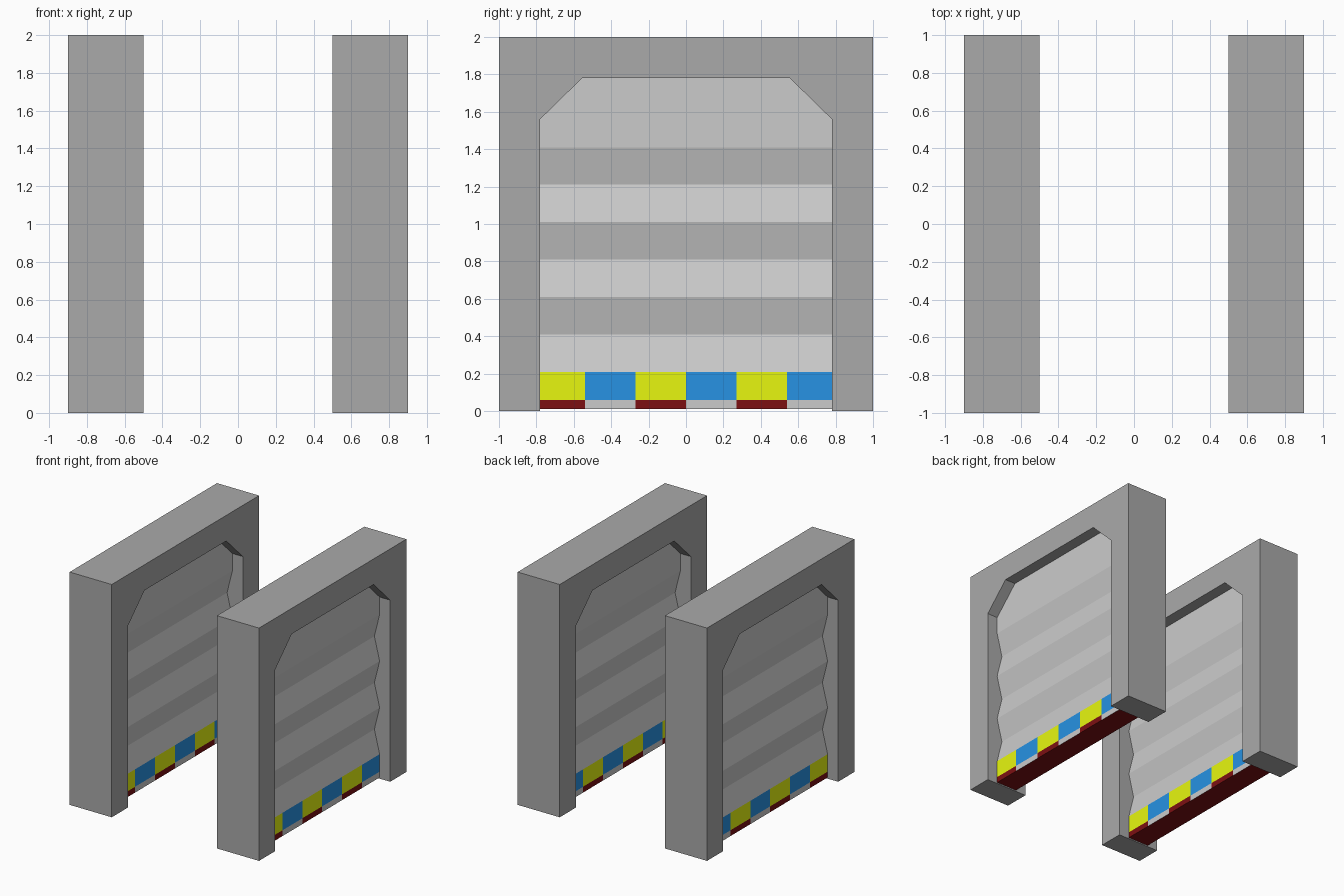
import bpy

if "Cube" in bpy.data.objects:
    bpy.data.objects.remove(bpy.data.objects["Cube"])


def material(name, r, g, b):
    m = bpy.data.materials.new(name)
    m.diffuse_color = (r, g, b, 1)
    m.use_nodes = True
    m.node_tree.nodes["Principled BSDF"].inputs["Base Color"].default_value = m.diffuse_color
    return m


DARK = material("dark_grey", 0.40, 0.40, 0.40)
PALE = material("pale_grey", 0.58, 0.58, 0.58)
YELLOW = material("yellow", 0.80, 0.93, 0.005)
BLUE = material("blue", 0.02, 0.29, 0.77)
RED = material("dark_red", 0.20, 0.005, 0.006)


def prism(name, profile, axis, lo, hi, x, mats):
    """Extrude a 2D profile along x (profile = y,z) or y (profile = x,z)."""
    n = len(profile)
    verts = []
    for t in (lo, hi):
        verts += [(t, a, b) if axis == "x" else (a, t, b) for a, b in profile]
    faces = [tuple(range(n)), tuple(range(2 * n - 1, n - 1, -1))]
    faces += [(i, i + n, (i + 1) % n + n, (i + 1) % n) for i in range(n)]
    mesh = bpy.data.meshes.new(name)
    mesh.from_pydata(verts, [], faces)
    for m in mats:
        mesh.materials.append(m)
    ob = bpy.data.objects.new(name, mesh)
    ob.location.x = x
    bpy.context.collection.objects.link(ob)
    # consistent outward normals
    import bmesh
    bm = bmesh.new()
    bm.from_mesh(mesh)
    bmesh.ops.recalc_face_normals(bm, faces=bm.faces)
    if len(mats) > 1:  # second material goes on the underside
        for f in bm.faces:
            if f.normal.z < -0.9:
                f.material_index = 1
    bm.to_mesh(mesh)
    bm.free()
    return ob


def block(name, z0, z1, y0, y1, x, mats):
    rect = [(-0.1, z0), (0.1, z0), (0.1, z1), (-0.1, z1)]
    return prism(name, rect, "y", y0, y1, x, mats)


# Door surround outline with a chamfered opening
half = [(0.555, 1.78), (0.78, 1.56), (0.78, 0), (1, 0), (1, 2)]
surround = half + [(-y, z) for y, z in reversed(half)]

# Corrugated shutter outline: ridges and valleys every 0.2
side = [(0.1 if i % 2 == 0 else 0.05, 0.21 + 0.2 * i) for i in range(7)] + [(0.1, 1.8)]
shutter = side + [(-a, z) for a, z in reversed(side)]

STEP = 0.27
for label, x in (("left", -0.7), ("right", 0.7)):
    prism(label + "_door_frame", surround, "x", -0.2, 0.2, x, [DARK])
    prism(label + "_shutter", shutter, "y", -0.81, 0.81, x, [PALE])
    # Warning stripes and the base strip below them
    for i in range(6):
        y0 = (i - 3) * STEP
        even = i % 2 == 0
        block(f"{label}_stripe_{i}", 0.06, 0.21, y0, y0 + STEP, x, [YELLOW if even else BLUE])
        block(f"{label}_base_{i}", 0.01, 0.06, y0, y0 + STEP, x, [RED if even else PALE, RED])
